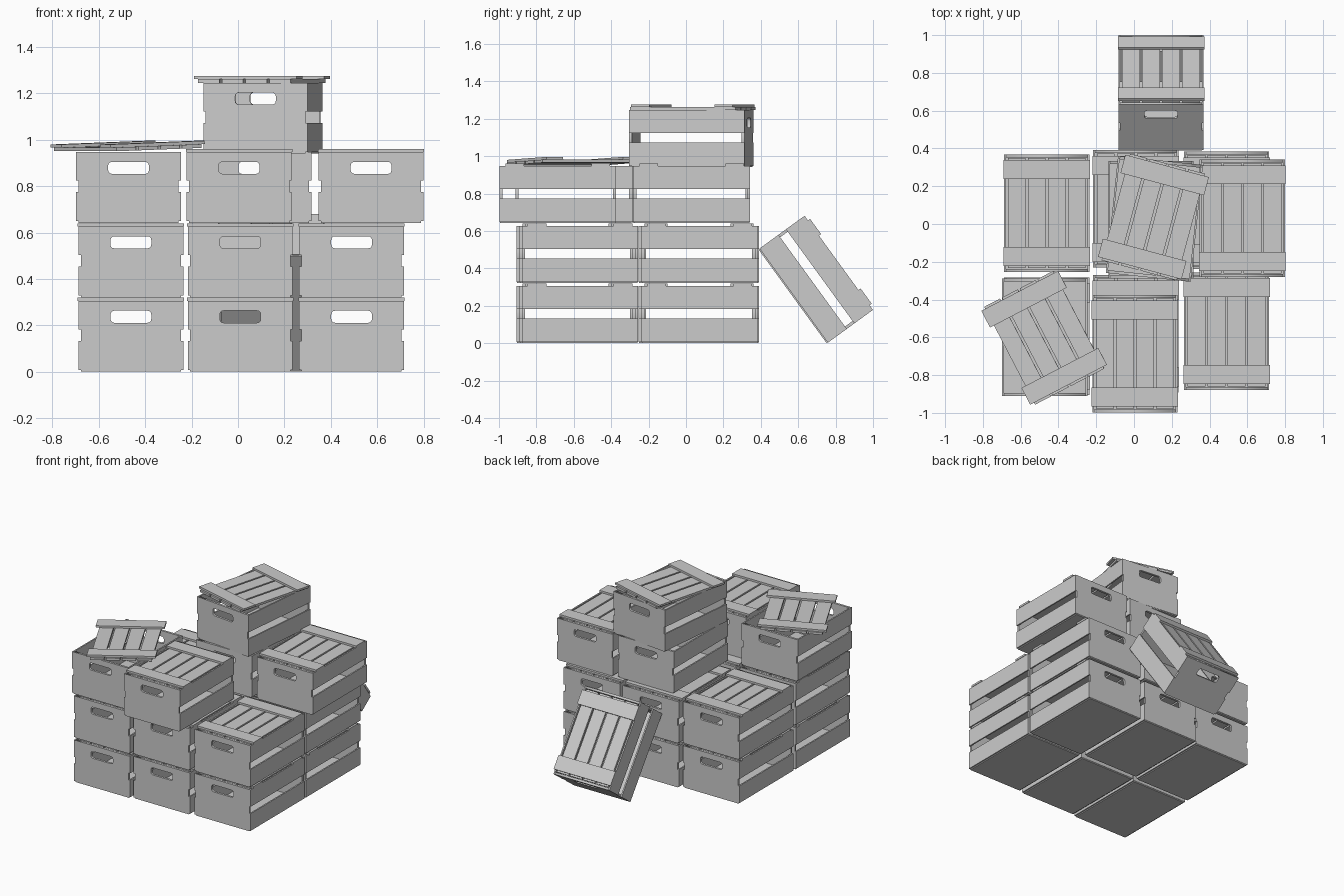
import bpy, bmesh
from math import radians, cos, sin, pi
from mathutils import Matrix, Vector

if "Cube" in bpy.data.objects:
    bpy.data.objects.remove(bpy.data.objects["Cube"])

W, L = 0.452, 0.622          # crate width (x) and length (y)
Z0, Z1 = 0.007, 0.305        # bottom and top of the boards
T_SIDE, T_END = 0.010, 0.016


def add_box(bm, x0, x1, y0, y1, z0, z1):
    m = Matrix.Translation(((x0 + x1) / 2, (y0 + y1) / 2, (z0 + z1) / 2)) @ \
        Matrix.Diagonal((x1 - x0, y1 - y0, z1 - z0, 1))
    bmesh.ops.create_cube(bm, size=1, matrix=m)


def rounded_rect(cx, cy, w, h, r, seg=3):
    pts = []
    for i, (sx, sy) in enumerate(((1, 1), (-1, 1), (-1, -1), (1, -1))):
        for k in range(seg + 1):
            a = (i + k / seg) * pi / 2
            pts.append((cx + sx * (w / 2 - r) + r * cos(a),
                        cy + sy * (h / 2 - r) + r * sin(a)))
    return pts


def end_panel_mesh():
    """Board with a rounded handle hole, standing in the xz plane."""
    cu = bpy.data.curves.new("end_panel", 'CURVE')
    cu.dimensions = '2D'
    cu.fill_mode = 'BOTH'
    cu.extrude = T_END / 2
    w = W / 2 - T_SIDE
    outline = [(-w, Z0), (w, Z0), (w, Z1), (-w, Z1)]
    for pts in (outline, rounded_rect(0, 0.237, 0.176, 0.052, 0.016)):
        sp = cu.splines.new('POLY')
        sp.points.add(len(pts) - 1)
        for p, (x, y) in zip(sp.points, pts):
            p.co = (x, y, 0, 1)
        sp.use_cyclic_u = True
    ob = bpy.data.objects.new("end_panel_profile", cu)
    bpy.context.collection.objects.link(ob)
    dg = bpy.context.evaluated_depsgraph_get()
    me = bpy.data.meshes.new_from_object(ob.evaluated_get(dg))
    bpy.data.objects.remove(ob)
    me.transform(Matrix.Rotation(pi / 2, 4, 'X'))
    return me


def finish(bm, name):
    me = bpy.data.meshes.new(name)
    bm.to_mesh(me)
    bm.free()
    return me


# crate body: two end panels, four side boards, floor
def body_mesh():
    bm = bmesh.new()
    panel = end_panel_mesh()
    for s in (-1, 1):
        old = set(bm.verts)
        bm.from_mesh(panel)
        bmesh.ops.translate(bm, vec=Vector((0, s * (L - T_END) / 2, 0)),
                            verts=[v for v in bm.verts if v not in old])
        xs = sorted((s * W / 2, s * (W / 2 - T_SIDE)))
        for z0, z1 in ((Z0, 0.132), (0.182, Z1)):
            add_box(bm, *xs, -L / 2, L / 2, z0, z1)
    w = W / 2 - T_SIDE
    add_box(bm, -w, w, -L / 2 + 0.003, L / 2 - 0.003, 0, 0.012)
    return finish(bm, "crate_body")


# lid: four slats under two cross battens, origin at slat underside
def lid_mesh():
    bm = bmesh.new()
    pitch, sw = 0.106, 0.094
    for i in range(4):
        x = (i - 1.5) * pitch
        add_box(bm, x - sw / 2, x + sw / 2, -0.292, 0.292, 0, 0.016)
    for s in (-1, 1):
        y = s * 0.23
        add_box(bm, -0.229, 0.229, y - 0.05, y + 0.05, 0.016, 0.030)
    return finish(bm, "crate_lid")


BODY, LID = body_mesh(), lid_mesh()


def place(mesh, name, loc, rot=(0, 0, 0)):
    ob = bpy.data.objects.new(name, mesh)
    ob.location = loc
    ob.rotation_euler = [radians(a) for a in rot]
    bpy.context.collection.objects.link(ob)
    return ob


def crate(name, loc, rot=(0, 0, 0), lid=True):
    body = place(BODY, name, loc, rot)
    if lid:
        top = place(LID, name + "_lid", (0, 0, Z1 - 0.016))
        top.parent = body


# two full layers of six
for row, z in (("bottom", 0.0), ("second", 0.321)):
    for col, x, yf, yb in (("left", -0.462, -0.595, 0.058),
                           ("middle", 0.010, -0.580, 0.080),
                           ("right", 0.490, -0.567, 0.073)):
        crate(f"{row}_{col}_front_crate", (x, yf, z))
        crate(f"{row}_{col}_back_crate", (x, yb, z))

# third layer
Z3 = 0.642
crate("third_left_front_crate", (-0.472, -0.600, Z3), lid=False)
crate("third_middle_front_crate", (0.005, -0.686, Z3))
crate("third_middle_back_crate", (0.090, 0.022, Z3), lid=False)
crate("third_right_back_crate", (0.574, 0.031, Z3))

# top crate, slightly turned, and the two loose lids
crate("top_crate", (0.108, 0.027, 0.941), (0, 0, -6), lid=False)
place(LID, "top_loose_lid", (0.103, 0.037, 1.246), (0, 0, -15))
place(LID, "left_loose_lid", (-0.475, -0.602, 0.958), (0, -2, 27.5))

# crate leaning against the back
crate("leaning_crate", (0.143, 0.570, 0.250), (-54, 0, 0))
